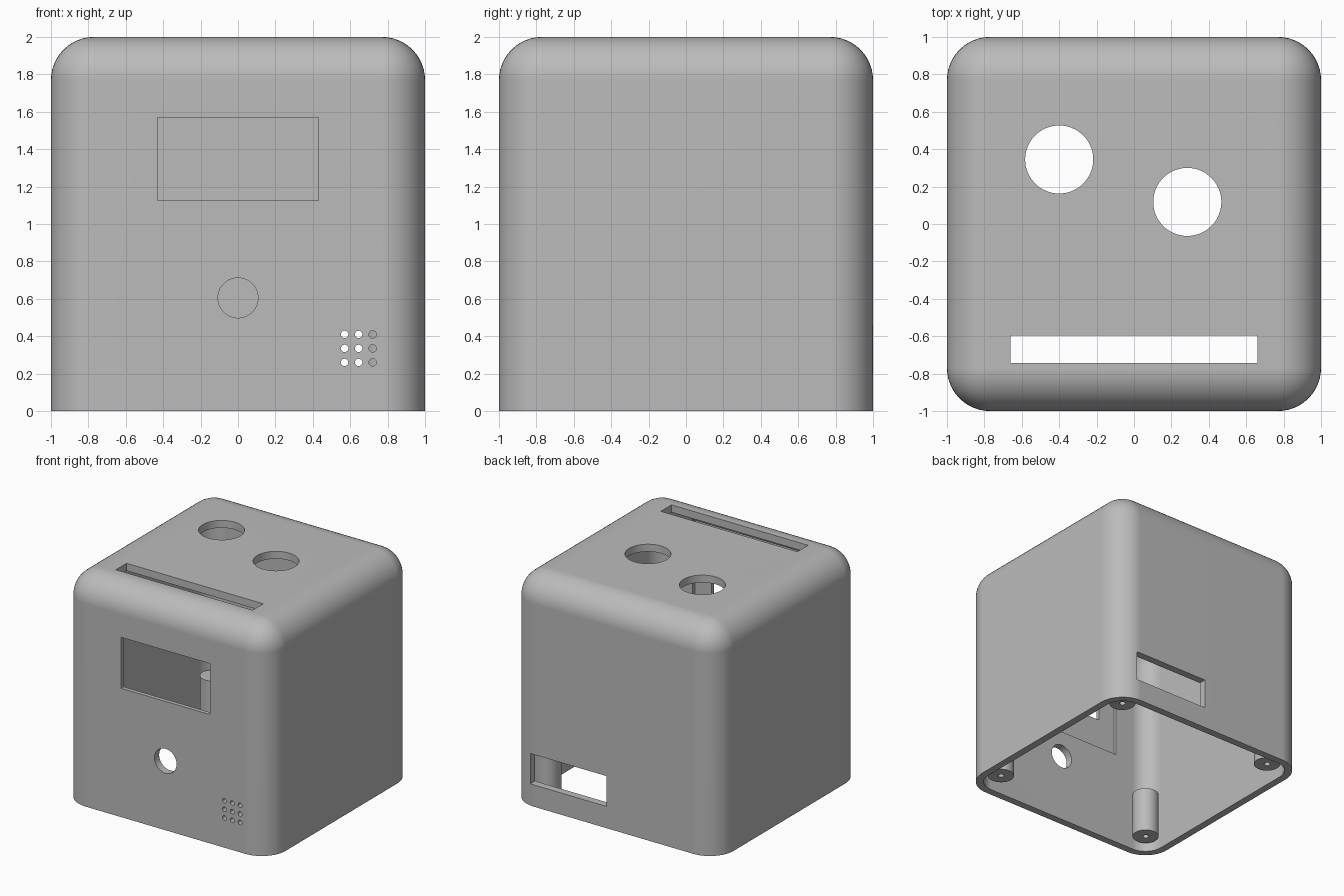
import bpy, bmesh, math
from mathutils import Matrix

if "Cube" in bpy.data.objects:
    bpy.data.objects.remove(bpy.data.objects["Cube"])

WALL, RADIUS, POST = 0.065, 0.23, 0.785

grey = bpy.data.materials.new("matte_grey")
grey.use_nodes = True
grey.diffuse_color = (0.5, 0.5, 0.5, 1)
grey.node_tree.nodes["Principled BSDF"].inputs["Base Color"].default_value = (0.5, 0.5, 0.5, 1)


def finish(name, bm):
    bmesh.ops.recalc_face_normals(bm, faces=bm.faces)
    mesh = bpy.data.meshes.new(name)
    bm.to_mesh(mesh)
    bm.free()
    mesh.materials.append(grey)
    obj = bpy.data.objects.new(name, mesh)
    bpy.context.collection.objects.link(obj)
    return obj


def box(name, x, y, z, radius=0):
    """Box from ranges; a radius rounds every edge except the bottom ones."""
    bm = bmesh.new()
    bmesh.ops.create_cube(bm, size=1)
    for v in bm.verts:
        v.co = [r[0] if c < 0 else r[1] for c, r in zip(v.co, (x, y, z))]
    if radius:
        edges = [e for e in bm.edges if max(v.co.z for v in e.verts) > z[0] + 0.01]
        bmesh.ops.bevel(bm, geom=edges, offset=radius, segments=12, profile=0.5, affect='EDGES')
    return finish(name, bm)


def cylinder(name, centre, radius, depth, axis="Z", sides=48):
    bm = bmesh.new()
    turn = Matrix.Rotation(math.pi / 2, 4, 'X') if axis == "Y" else Matrix()
    bmesh.ops.create_cone(bm, cap_ends=True, segments=sides, radius1=radius, radius2=radius,
                          depth=depth, matrix=Matrix.Translation(centre) @ turn)
    return finish(name, bm)


def cut(body, cutter):
    mod = body.modifiers.new("cut", 'BOOLEAN')
    mod.operation, mod.solver, mod.object = 'DIFFERENCE', 'EXACT', cutter
    bpy.context.view_layer.objects.active = body
    bpy.ops.object.modifier_apply(modifier=mod.name)
    bpy.data.objects.remove(cutter)


def smooth(obj):
    bpy.ops.object.select_all(action='DESELECT')
    obj.select_set(True)
    bpy.context.view_layer.objects.active = obj
    bpy.ops.object.shade_smooth_by_angle(angle=math.radians(30))
    mod = obj.modifiers.new("clean_shading", 'WEIGHTED_NORMAL')
    mod.keep_sharp = True


# Hollow rounded case, open underneath
case = box("case", (-1, 1), (-1, 1), (0, 2), RADIUS)
inner = 1 - WALL
cut(case, box("cavity", (-inner, inner), (-inner, inner), (-0.2, 2 - WALL), RADIUS - WALL))

# Screen window with a shallow seat on the inside of the front wall
cut(case, box("screen_seat", (-0.59, 0.59), (-0.965, -0.85), (0.84, 1.82)))
cut(case, box("screen_window", (-0.43, 0.43), (-1.1, -0.8), (1.125, 1.57)))

# Front round hole and the small grille
cut(case, cylinder("sensor_hole", (0, -1, 0.605), 0.107, 0.4, "Y"))
for i in range(3):
    for j in range(3):
        spot = (0.57 + 0.075 * i, -1, 0.26 + 0.075 * j)
        cut(case, cylinder("grille_hole", spot, 0.02, 0.3, "Y", 20))

# Top openings
for x, y in ((-0.4, 0.345), (0.285, 0.118)):
    cut(case, cylinder("top_hole", (x, y, 2), 0.182, 0.4, sides=64))
cut(case, box("top_slot", (-0.66, 0.66), (-0.742, -0.595), (1.8, 2.2)))

# Back port opening
cut(case, box("back_port", (0.07, 0.805), (0.9, 1.1), (0.19, 0.455)))
smooth(case)

# Four screw posts with pilot holes
for side, x in (("right", -POST), ("left", POST)):
    for end, y in (("front", -POST), ("back", POST)):
        post = cylinder(f"screw_post_{end}_{side}", (x, y, 0.26), 0.109, 0.4)
        cut(post, cylinder("pilot_hole", (x, y, 0.26), 0.025, 0.6, sides=20))
        smooth(post)
